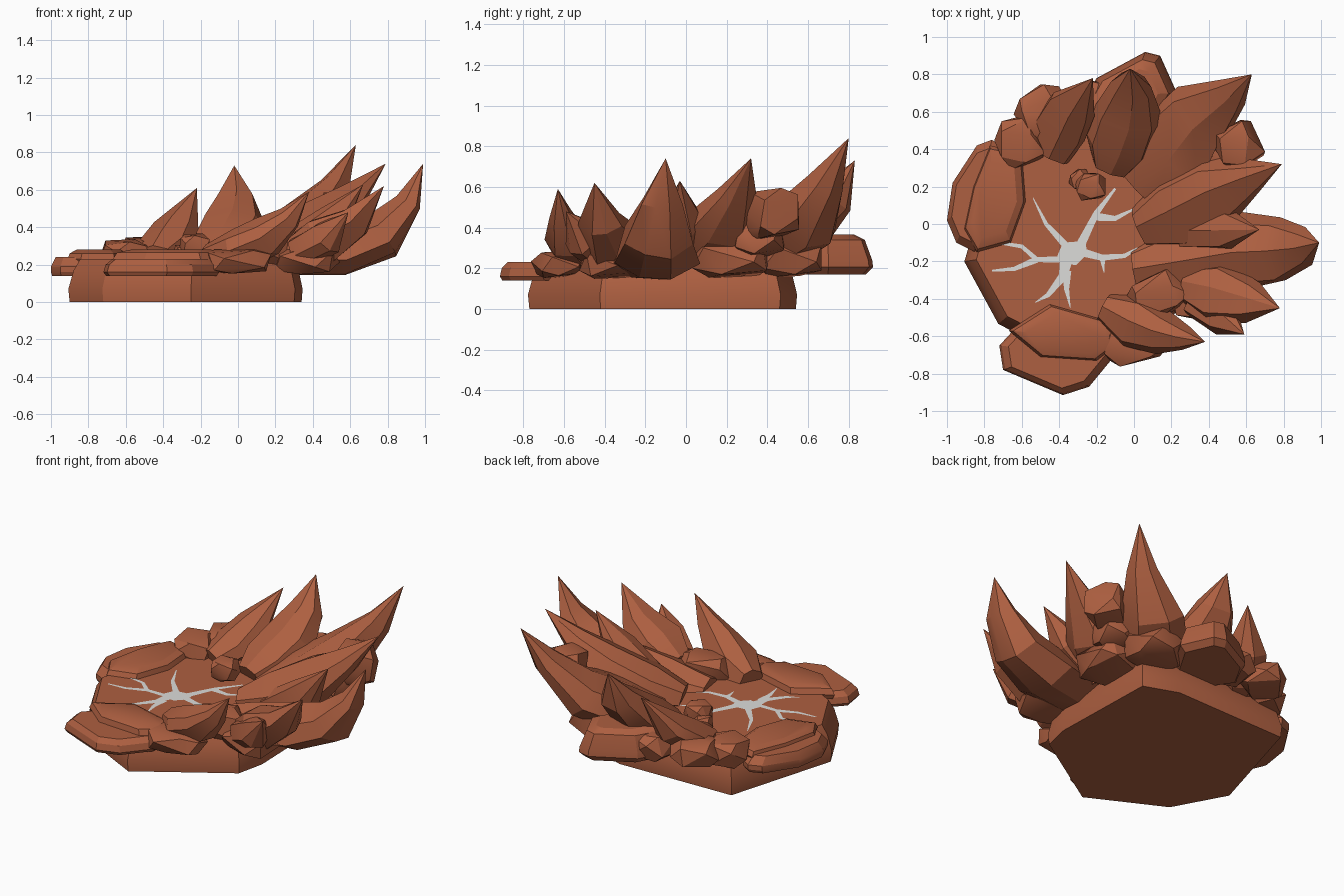
import bpy, bmesh, math, random
from mathutils import Vector

if "Cube" in bpy.data.objects:
    bpy.data.objects.remove(bpy.data.objects["Cube"])

random.seed(7)


def material(name, rgb):
    m = bpy.data.materials.new(name)
    m.diffuse_color = (*rgb, 1)
    m.use_nodes = True
    m.node_tree.nodes["Principled BSDF"].inputs["Base Color"].default_value = m.diffuse_color
    return m


CLAY = material("red_brown_rock", (0.42, 0.115, 0.052))
GREY = material("pale_grey", (0.72, 0.72, 0.70))


def finish(name, bm, mat=CLAY, angle=24):
    bmesh.ops.recalc_face_normals(bm, faces=bm.faces)
    me = bpy.data.meshes.new(name)
    bm.to_mesh(me)
    bm.free()
    me.materials.append(mat)
    me.shade_smooth()
    me.set_sharp_from_angle(angle=math.radians(angle))
    ob = bpy.data.objects.new(name, me)
    bpy.context.collection.objects.link(ob)
    return ob


def bridge(bm, a, b):
    n = len(a)
    for i in range(n):
        bm.faces.new((a[i], a[(i + 1) % n], b[(i + 1) % n], b[i]))


def stack(name, outline, levels):
    """Outline lofted through (z, scale) levels about its centre."""
    bm = bmesh.new()
    cx = sum(p[0] for p in outline) / len(outline)
    cy = sum(p[1] for p in outline) / len(outline)
    rings = [[bm.verts.new((cx + (x - cx) * s, cy + (y - cy) * s, z)) for x, y in outline]
             for z, s in levels]
    for a, b in zip(rings, rings[1:]):
        bridge(bm, a, b)
    bm.faces.new(rings[0])
    bm.faces.new(rings[-1])
    return finish(name, bm)


def spike(name, sections, tip, sides=7):
    """Bent rock spike; sections are (x, y, z, width, height) along its spine."""
    bm = bmesh.new()
    pts = [Vector(s[:3]) for s in sections] + [Vector(tip)]
    shape = [(k * math.tau / sides + random.uniform(-.2, .2) + math.pi / 2,
              random.uniform(.92, 1.12)) for k in range(sides)]
    rings = []
    for i, s in enumerate(sections):
        t = (pts[i + 1] - pts[max(i - 1, 0)]).normalized()
        side = t.cross(Vector((0, 0, 1))).normalized()
        up = side.cross(t)
        ring = []
        for a, r in shape:
            r *= random.uniform(.93, 1.07)
            co = pts[i] + side * math.cos(a) * s[3] / 2 * r + up * math.sin(a) * s[4] / 2 * r
            co.z = max(co.z, .145)
            ring.append(bm.verts.new(co))
        rings.append(ring)
    for a, b in zip(rings, rings[1:]):
        bridge(bm, a, b)
    bm.faces.new(rings[0])
    end = bm.verts.new(tip)
    last = rings[-1]
    for i in range(sides):
        bm.faces.new((last[i], last[(i + 1) % sides], end))
    return finish(name, bm)


def rock(name, c, size, turn=0, n=16):
    """Faceted boulder: hull of random points on a squarish ellipsoid."""
    bm = bmesh.new()
    ca, sa = math.cos(math.radians(turn)), math.sin(math.radians(turn))
    for k in range(n):
        z = 1 - 2 * (k + .5) / n
        a = k * 2.4 + random.uniform(-.2, .2)
        r = math.sqrt(1 - z * z)
        p = [math.copysign(abs(v) ** .6, v) * d / 2
             for v, d in zip((r * math.cos(a), r * math.sin(a), z), size)]
        bm.verts.new((c[0] + p[0] * ca - p[1] * sa, c[1] + p[0] * sa + p[1] * ca, c[2] + p[2]))
    res = bmesh.ops.convex_hull(bm, input=bm.verts[:])
    bmesh.ops.delete(bm, geom=[v for v in res["geom_interior"] if isinstance(v, bmesh.types.BMVert)],
                     context='VERTS')
    return finish(name, bm, angle=28)


# Faceted base with flat floor
stack("base", [(-.25, -.77), (-.72, -.53), (-.9, -.2), (-.69, .52), (.1, .54), (.32, .46),
               (.34, -.24), (.3, -.42)], [(0, 1), (.07, 1.01), (.17, .97), (.23, .92)])

# Large bent spikes around the back and right
spike("back_right_spike", [(.02, .2, .22, .28, .16), (.2, .38, .3, .5, .3), (.36, .57, .42, .42, .3),
                           (.52, .69, .62, .2, .17)], (.63, .80, .84))
spike("right_upper_spike", [(.03, -.02, .25, .2, .14), (.22, .06, .3, .38, .26),
                            (.45, .18, .42, .36, .28), (.62, .25, .56, .19, .16)], (.79, .32, .74))
spike("right_side_spike", [(.28, -.02, .28, .22, .2), (.5, -.02, .43, .22, .2)], (.67, -.03, .63))
spike("right_spike", [(0, -.24, .22, .22, .14), (.25, -.2, .25, .4, .22), (.55, -.15, .28, .42, .28),
                      (.77, -.14, .36, .36, .26), (.91, -.12, .53, .2, .14)], (.99, -.1, .74))
spike("front_right_spike", [(.28, -.32, .26, .2, .16), (.45, -.36, .33, .32, .26),
                            (.63, -.41, .43, .22, .18)], (.78, -.45, .62))
spike("front_right_stub", [(.33, -.4, .27, .2, .18), (.48, -.5, .35, .18, .2)], (.59, -.59, .48))
spike("front_spike", [(-.16, -.44, .25, .16, .12), (0, -.52, .28, .3, .22), (.15, -.58, .35, .24, .22),
                      (.27, -.61, .45, .13, .13)], (.38, -.63, .59))
spike("back_spike", [(-.13, .3, .24, .2, .16), (-.09, .42, .3, .36, .24), (-.04, .58, .4, .38, .26),
                     (-.02, .73, .54, .23, .18)], (-.02, .83, .73))
spike("back_left_spike", [(-.45, .37, .24, .22, .14), (-.39, .5, .29, .31, .2),
                          (-.32, .63, .39, .25, .2)], (-.22, .78, .61))

# Boulders between and beneath the spikes
for name, c, size, turn in [
        ("perched_rock", (.56, .42, .47), (.26, .26, .26), 30),
        ("floor_rock", (-.23, .2, .30), (.17, .15, .14), 10),
        ("floor_pebble", (-.29, .24, .26), (.12, .1, .1), 40),
        ("back_left_rock", (-.48, .6, .27), (.3, .28, .17), 40),
        ("left_rock", (-.61, .44, .25), (.26, .28, .18), 20),
        ("back_rock", (-.2, .62, .26), (.3, .3, .18), 0),
        ("front_low_rock", (0, -.63, .22), (.36, .24, .14), 12),
        ("front_mid_rock", (.13, -.38, .27), (.34, .24, .2), 30),
        ("right_low_rock", (.36, -.38, .23), (.36, .28, .17), -10),
        ("right_back_low_rock", (.36, .22, .25), (.36, .4, .2), 0),
        ("back_right_low_rock", (.26, .5, .25), (.36, .34, .2), 20),
        ("back_right_mid_rock", (.44, .36, .36), (.26, .26, .22), 0)]:
    rock(name, c, size, turn)

# Layered slabs: front, left and back
stack("front_lower_slab", [(-.72, -.65), (-.7, -.78), (-.38, -.915), (-.24, -.87), (-.1, -.7),
                           (-.12, -.55), (-.45, -.46), (-.6, -.52)],
      [(.14, .95), (.16, 1), (.2, .96), (.23, .84)])
stack("front_upper_slab", [(-.67, -.57), (-.45, -.43), (-.1, -.53), (-.07, -.63), (-.2, -.73),
                           (-.5, -.71)], [(.2, .95), (.23, 1), (.265, .93), (.28, .72)])
stack("left_lower_slab", [(-1, .02), (-.97, .22), (-.84, .42), (-.76, .45), (-.65, .38), (-.64, -.05),
                          (-.85, -.15), (-.95, -.1)], [(.14, .96), (.16, 1), (.19, 1), (.24, .85)])
stack("left_upper_slab", [(-.91, -.03), (-.86, .2), (-.77, .42), (-.6, .38), (-.58, .12), (-.66, -.1),
                          (-.84, -.15)], [(.2, .95), (.23, 1), (.26, .94), (.28, .72)])
stack("back_slab", [(-.3, .6), (-.2, .78), (.06, .92), (.14, .9), (.23, .7), (.1, .48), (-.2, .45)],
      [(.17, .85), (.205, 1), (.24, .98), (.34, .82), (.365, .6)])


# Pale cracks in the floor: tapering strips plus a central patch
def crack(bm, pts, w0, w1, z=.2335):
    P = [Vector((*p, z)) for p in pts]
    prev = None
    for i, p in enumerate(P):
        t = (P[min(i + 1, len(P) - 1)] - P[max(i - 1, 0)]).normalized()
        w = (w0 + (w1 - w0) * i / (len(P) - 1)) / 2
        s = Vector((-t.y, t.x, 0)) * w
        cur = (bm.verts.new(p + s), bm.verts.new(p - s))
        if prev:
            bm.faces.new((prev[1], cur[1], cur[0], prev[0]))
        prev = cur


bm = bmesh.new()
bm.faces.new([bm.verts.new((x, y, .2335)) for x, y in
              [(-.39, -.21), (-.31, -.22), (-.25, -.16), (-.26, -.09), (-.38, -.1), (-.41, -.17)]])
for pts, w0, w1 in [
        ([(-.36, -.12), (-.47, 0), (-.54, .14)], .04, .004),
        ([(-.29, -.12), (-.2, .06), (-.1, .19)], .05, .012),
        ([(-.21, .04), (-.1, .03), (0, .08)], .045, .01),
        ([(-.28, -.15), (-.17, -.18), (-.05, -.17), (.02, -.13)], .045, .012),
        ([(-.17, -.18), (-.16, -.26)], .03, .004),
        ([(-.36, -.18), (-.38, -.28), (-.46, -.38), (-.53, -.42)], .07, .003),
        ([(-.36, -.25), (-.36, -.35), (-.34, -.45)], .05, .003),
        ([(-.37, -.19), (-.52, -.19), (-.6, -.12), (-.75, -.095)], .035, .015),
        ([(-.52, -.19), (-.64, -.24), (-.76, -.25)], .035, .01)]:
    crack(bm, pts, w0, w1)
finish("floor_cracks", bm, GREY)
